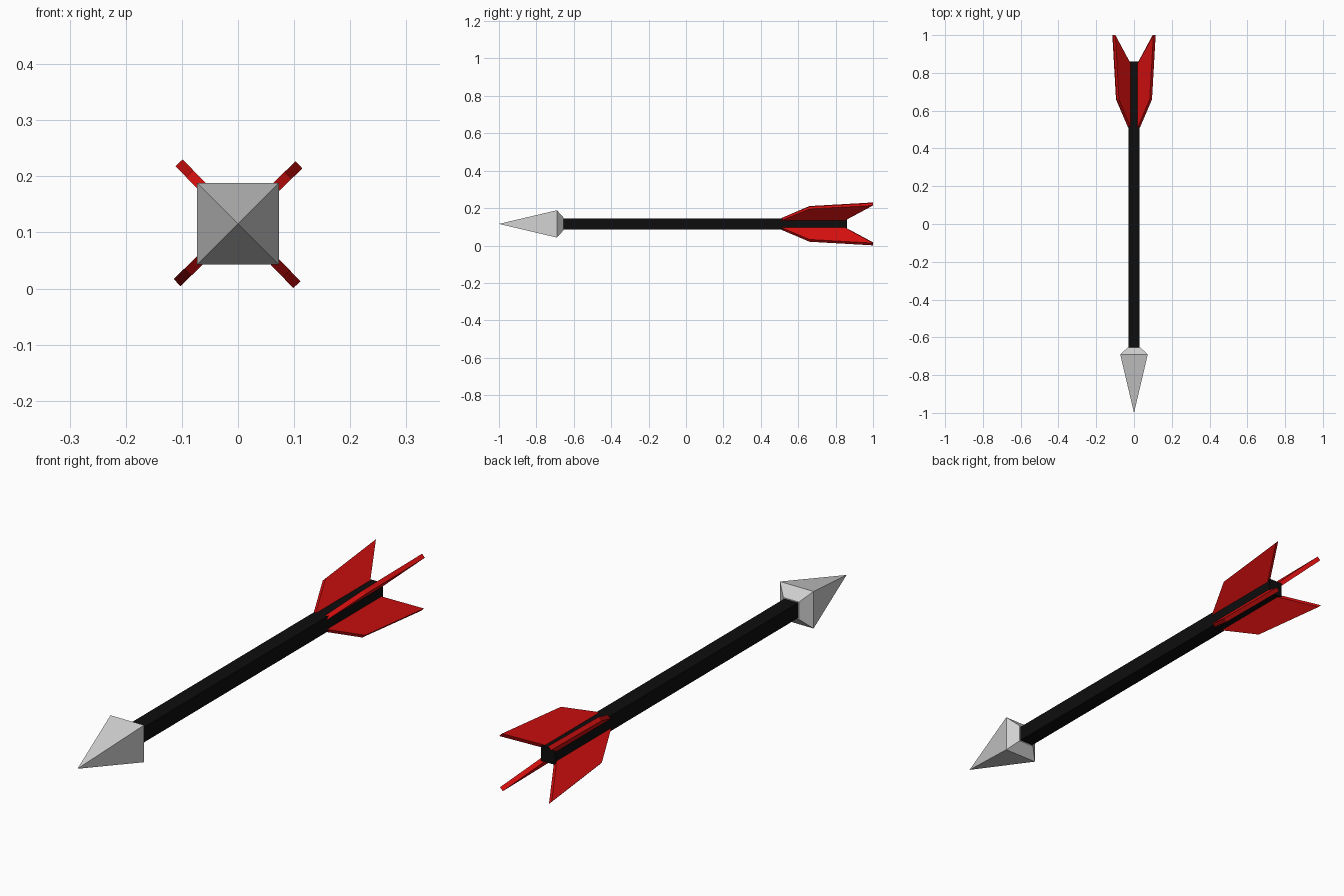
import bpy, math
from mathutils import Matrix, Vector

if "Cube" in bpy.data.objects:
    bpy.data.objects.remove(bpy.data.objects["Cube"])

CZ = 0.1155  # height of the arrow's axis


def material(name, rgb):
    m = bpy.data.materials.new(name)
    m.diffuse_color = (*rgb, 1)
    m.use_nodes = True
    m.node_tree.nodes["Principled BSDF"].inputs["Base Color"].default_value = m.diffuse_color
    return m


black = material("black", (0.004, 0.004, 0.004))
steel = material("light grey", (0.64, 0.64, 0.64))
red = material("red", (0.7, 0.005, 0.005))


def add_mesh(name, verts, faces, mat):
    me = bpy.data.meshes.new(name)
    me.from_pydata(verts, [], faces)
    me.materials.append(mat)
    ob = bpy.data.objects.new(name, me)
    bpy.context.collection.objects.link(ob)
    return ob


def square(y, h):
    return [(-h, y, CZ - h), (h, y, CZ - h), (h, y, CZ + h), (-h, y, CZ + h)]


def sides(a, b, n):
    return [(a + i, a + (i + 1) % n, b + (i + 1) % n, b + i) for i in range(n)]


# square shaft
add_mesh("shaft", square(-0.66, 0.03) + square(0.86, 0.03),
         [(0, 1, 2, 3), (7, 6, 5, 4)] + [f[::-1] for f in sides(0, 4, 4)], black)

# pyramid arrowhead with a short bevelled back
tip = [(0, -1, CZ)]
add_mesh("arrowhead", square(-0.69, 0.073) + square(-0.655, 0.034) + tip,
         [(7, 6, 5, 4)] + [f[::-1] for f in sides(0, 4, 4)]
         + [(i, (i + 1) % 4, 8) for i in range(4)], steel)

# four swept fins on the shaft's corners: profile is (radius, y)
profile = [(0.035, 0.51), (0.124, 0.66), (0.151, 1.0), (0.035, 0.85)]
T = 0.0088
for k in range(4):
    rot = Matrix.Rotation(math.radians(-44 + 90 * k), 3, 'Y')
    verts = [rot @ Vector((r, y, t)) + Vector((0, 0, CZ))
             for t in (-T, T) for r, y in profile]
    add_mesh(f"fin_{k + 1}", verts,
             [(0, 1, 2, 3), (7, 6, 5, 4)] + [f[::-1] for f in sides(0, 4, 4)], red)

# make every face point outwards
import bmesh
for ob in bpy.context.collection.objects:
    bm = bmesh.new()
    bm.from_mesh(ob.data)
    bmesh.ops.recalc_face_normals(bm, faces=bm.faces)
    bm.to_mesh(ob.data)
    bm.free()
